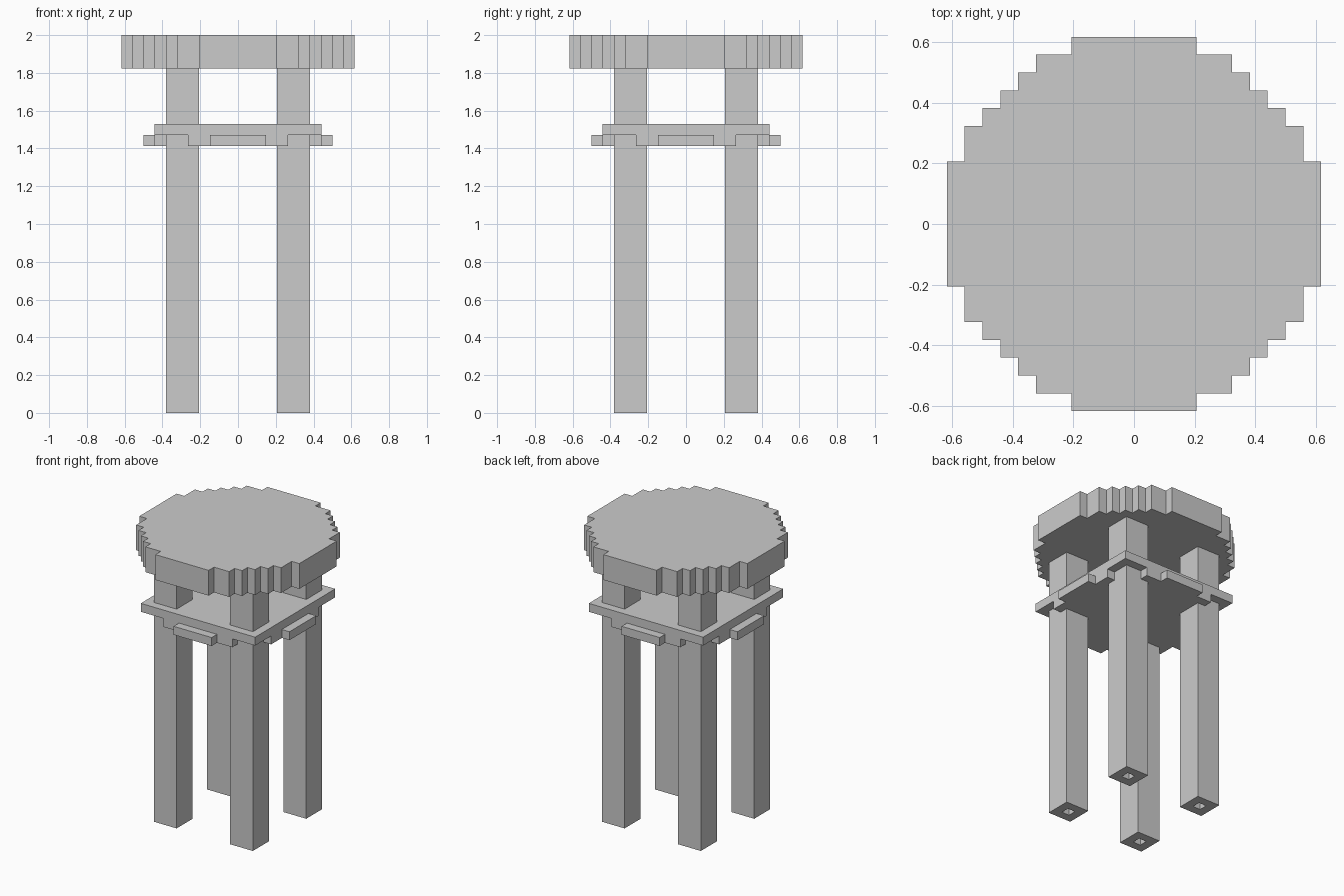
import bpy, bmesh

if "Cube" in bpy.data.objects:
    bpy.data.objects.remove(bpy.data.objects["Cube"])

U = 2 / 34  # one block of the stepped grid


def prism(name, outline, z0, z1, bore=0):
    """Extrude a flat outline (in blocks) from z0 to z1; bore cuts a shaft up from below."""
    bm = bmesh.new()
    low = [bm.verts.new((x * U, y * U, z0 * U)) for x, y in outline]
    top = [bm.verts.new((x * U, y * U, z1 * U)) for x, y in outline]
    n = len(outline)
    bottom = bm.faces.new(low[::-1])
    bm.faces.new(top)
    for i in range(n):
        j = (i + 1) % n
        bm.faces.new((low[i], low[j], top[j], top[i]))
    bm.normal_update()
    if bore:
        bmesh.ops.inset_region(bm, faces=[bottom], thickness=U, use_even_offset=True)
        bm.normal_update()
        shaft = bmesh.ops.extrude_discrete_faces(bm, faces=[bottom])["faces"][0]
        bmesh.ops.translate(bm, verts=shaft.verts[:], vec=(0, 0, bore * U))
    bmesh.ops.recalc_face_normals(bm, faces=bm.faces[:])
    mesh = bpy.data.meshes.new(name)
    bm.to_mesh(mesh)
    bm.free()
    obj = bpy.data.objects.new(name, mesh)
    bpy.context.collection.objects.link(obj)
    return obj


def rect(x0, x1, y0, y1):
    return [(x0, y0), (x1, y0), (x1, y1), (x0, y1)]


def stepped_disc(steps):
    """Stair-stepped circle from one quadrant of (x, y) outer corners."""
    quad = [steps[0]]
    for (x0, y0), (x1, y1) in zip(steps, steps[1:]):
        quad += [(x1, y0), (x1, y1)]
        if (x1, y1) == steps[-1]:
            break
    pts = []
    for _ in range(4):
        pts += quad
        quad = [(-y, x) for x, y in quad]
    return pts


# Round seat
prism("seat", stepped_disc([(10.5, 3.5), (9.5, 5.5), (8.5, 6.5), (7.5, 7.5),
                            (6.5, 8.5), (5.5, 9.5), (3.5, 10.5)]), 31, 34)

# Square shelf and the smaller round brace beneath it
prism("shelf", rect(-7.5, 7.5, -7.5, 7.5), 25, 26)
prism("round_brace", stepped_disc([(8.5, 2.5), (7.5, 4.5), (6.5, 5.5),
                                   (5.5, 6.5), (4.5, 7.5), (2.5, 8.5)]), 24, 25)

# Four hollow legs
for side, cx in (("left", -5), ("right", 5)):
    for end, cy in (("front", -5), ("back", 5)):
        prism(f"{end}_{side}_leg", rect(cx - 1.5, cx + 1.5, cy - 1.5, cy + 1.5),
              0, 31, bore=30)
